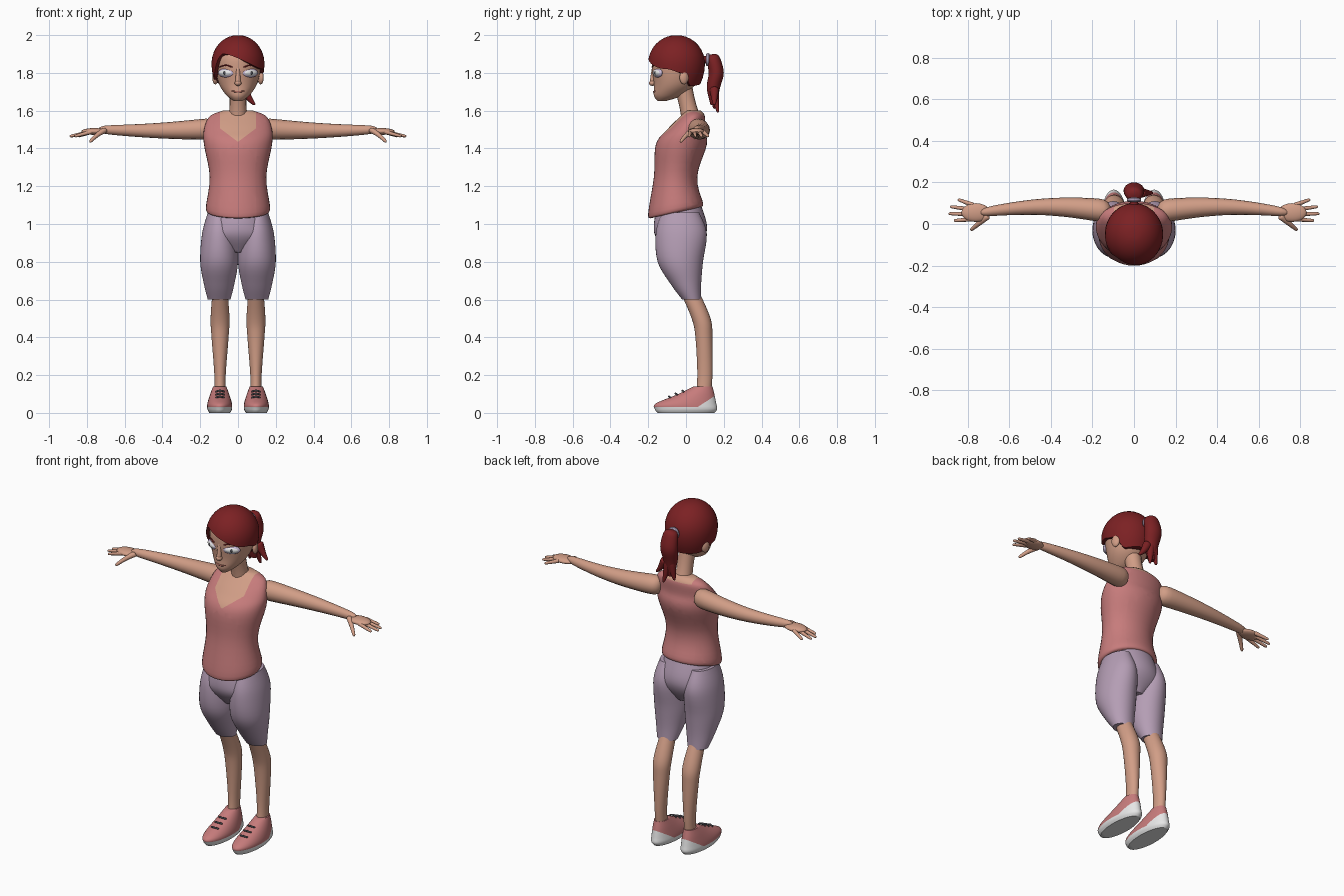
import bpy, bmesh, math
from mathutils import Vector, Matrix

cube = bpy.data.objects.get("Cube")
if cube:
    bpy.data.objects.remove(cube)


def material(name, red, green, blue):
    mat = bpy.data.materials.new(name)
    mat.use_nodes = True
    colour = (red, green, blue, 1)
    mat.diffuse_color = colour
    mat.node_tree.nodes["Principled BSDF"].inputs["Base Color"].default_value = colour
    return mat


SKIN = material("skin", .64, .34, .24)
HAIR = material("dark_red_hair", .2, .015, .017)
PINK = material("dusty_pink", .57, .2, .2)
MAUVE = material("mauve", .46, .34, .46)
WHITE = material("off_white", .8, .8, .8)
LILAC = material("pale_lilac", .6, .5, .7)
DARK = material("dark_grey", .07, .07, .08)
LIPS = material("lip_brown", .4, .14, .11)


def finish(name, bm, materials, rule=None):
    """Turn a bmesh into a smooth object, coloured by an optional rule."""
    bmesh.ops.recalc_face_normals(bm, faces=bm.faces)
    for face in bm.faces:
        face.smooth = True
        if rule:
            face.material_index = rule(face.calc_center_median())
    mesh = bpy.data.meshes.new(name)
    bm.to_mesh(mesh)
    bm.free()
    mesh.set_sharp_from_angle(angle=math.radians(50))
    for mat in materials:
        mesh.materials.append(mat)
    bpy.context.collection.objects.link(bpy.data.objects.new(name, mesh))


def bridge(rings):
    """Skin a list of point rings and close both ends."""
    bm = bmesh.new()
    rings = [[bm.verts.new(point) for point in ring] for ring in rings]
    for low, high in zip(rings, rings[1:]):
        for i in range(len(low)):
            bm.faces.new((low[i - 1], low[i], high[i], high[i - 1]))
    bm.faces.new(rings[0])
    bm.faces.new(rings[-1])
    return bm


def circle(count):
    angles = [math.tau * i / count for i in range(count)]
    return [(math.cos(a), math.sin(a)) for a in angles]


def smooth_rows(rows, steps=5):
    """Catmull-Rom interpolation between body sections."""
    padded = [rows[0], *rows, rows[-1]]
    for before, start, end, after in zip(padded, padded[1:], padded[2:], padded[3:]):
        for k in range(steps):
            t = k / steps
            yield [q + t * (r - p + t * (2*p - 5*q + 4*r - s + t * (3*(q - r) + s - p))) / 2
                   for p, q, r, s in zip(before, start, end, after)]
    yield rows[-1]


def body(name, rows, materials, centre=0, cuts=(), rule=None, warp=Vector):
    """Stack elliptic sections, each given as height, front, back and half width."""
    rings = [[warp((centre + width * c, (front + back + (back - front) * s) / 2, z))
              for c, s in circle(40)]
             for z, front, back, width in smooth_rows(rows)]
    bm = bridge(rings)
    for point, normal in cuts:
        geometry = bm.verts[:] + bm.edges[:] + bm.faces[:]
        bmesh.ops.bisect_plane(bm, geom=geometry, plane_co=point, plane_no=normal)
    finish(name, bm, materials, rule)


def limb(name, start, end, thick, thin, mat, bow=(0, 0, 0), bulge=0):
    """Round-ended tapering tube that may bow sideways and swell in the middle."""
    start, end, bow = Vector(start), Vector(end), Vector(bow)
    turn = (end - start).to_track_quat("Z", "Y")
    rings = []
    for k in range(1, 20):
        t = (1 - math.cos(math.pi * k / 20)) / 2
        swell = math.sin(math.pi * t)
        radius = thick + (thin - thick) * t + bulge * swell
        radius *= math.sqrt(1 - (2 * t - 1) ** 16)
        middle = start.lerp(end, t) + bow * swell
        rings.append([middle + turn @ Vector((c * radius, s * radius, 0)) for c, s in circle(16)])
    finish(name, bridge(rings), [mat])


def ball(name, centre, size, mat, turn=0):
    bm = bmesh.new()
    bmesh.ops.create_uvsphere(bm, u_segments=20, v_segments=12, radius=1)
    bm.transform(Matrix.Translation(centre) @ Matrix.Rotation(turn, 4, "Z") @ Matrix.Diagonal((*size, 1)))
    finish(name, bm, [mat])


# Tank top with a V neckline and a hem that rises at the back
NECK_POINT, NECK_SLOPE, NECK_WIDTH, NAPE = 1.435, .75, .095, 1.575


def raise_hem(point):
    x, y, z = point
    weight = max(0, min(1, (1.2 - z) * 6))
    return Vector((x, y, z + (y + .19) * weight * .22))


def neckline(c):
    in_front = c.y < .03 and c.z > NECK_POINT + NECK_SLOPE * abs(c.x)
    return int(abs(c.x) < NECK_WIDTH and (in_front or c.z > NAPE))


neck_cuts = [((0, 0, NAPE), (0, 0, 1)), ((0, .03, 0), (0, 1, 0))]
for side in (1, -1):
    neck_cuts.append(((0, 0, NECK_POINT), (side * NECK_SLOPE, 0, 1)))
    neck_cuts.append(((side * NECK_WIDTH, 0, 0), (1, 0, 0)))
body("tank_top", [(1.03, -.19, .08, .15), (1.06, -.2, .09, .17), (1.25, -.17, .06, .15),
                  (1.42, -.16, .11, .18), (1.5, -.1, .1, .18), (1.57, -.03, .1, .15),
                  (1.6, 0, .08, .08)], [PINK, SKIN], cuts=neck_cuts, rule=neckline, warp=raise_hem)
body("shorts_hips", [(.85, -.1, .05, .06), (.93, -.16, .1, .17), (1, -.17, .11, .16),
                     (1.1, -.15, .08, .13)], [MAUVE])

# Neck, head, nose and mouth
limb("neck", (0, .04, 1.5), (0, -.02, 1.75), .06, .05, SKIN, bulge=-.01)
body("head", [(1.65, -.15, -.11, .02), (1.68, -.17, -.02, .06), (1.74, -.17, .05, .1),
              (1.83, -.18, .08, .12), (1.9, -.17, .08, .11), (1.97, -.1, 0, .03)], [SKIN])
ball("nose_tip", (0, -.178, 1.746), (.018, .018, .015), SKIN)
limb("nose_bridge", (0, -.18, 1.74), (0, -.17, 1.83), .014, .01, SKIN)
limb("mouth", (-.04, -.156, 1.705), (.04, -.156, 1.705), .003, .003, LIPS,
     bow=(0, -.014, -.005), bulge=.002)

# Hair cap: the lower edge height depends on the direction in degrees, giving a swept fringe
HAIRLINE = [(-180, 1.74), (-130, 1.74), (-75, 1.78), (-38, 1.9), (70, 1.82),
            (100, 1.8), (130, 1.73), (180, 1.74)]


def hairline(degrees):
    for (a, low), (b, high) in zip(HAIRLINE, HAIRLINE[1:]):
        if a <= degrees <= b:
            t = (degrees - a) / (b - a)
            return low + (high - low) * t * t * (3 - 2 * t)


def hair_point(degrees, level):
    edge = hairline(degrees)
    z = edge + (2 - edge) * math.sin(math.pi / 2 * max(level, 0))
    reach = .15 if z > 1.85 else .2
    scale = math.sqrt(1 - ((z - 1.85) / reach) ** 2)
    if level < 0:
        scale *= .86
    a = math.radians(degrees)
    return (scale * .14 * math.sin(a), -.05 - scale * .15 * math.cos(a), z)


finish("hair_cap", bridge([[hair_point(5 * i - 180, k / 12) for i in range(72)]
                           for k in range(-1, 12)]), [HAIR])

# Ponytail with loose ends and a band
limb("ponytail_root", (0, .05, 1.87), (0, .17, 1.87), .03, .03, HAIR, bulge=-.01)
body("ponytail", [(1.63, .13, .16, .02), (1.72, .11, .18, .04), (1.8, .12, .2, .05),
                  (1.88, .11, .18, .04), (1.9, .14, .16, .01)], [HAIR])
for i, tip in enumerate([(.09, .15, 1.63), (.03, .17, 1.59), (-.03, .15, 1.61)]):
    limb(f"ponytail_lock_{i}", (tip[0] / 3, .15, 1.72), tip, .026, .006, HAIR, bow=(0, 0, -.01))
bpy.ops.mesh.primitive_torus_add(major_radius=.024, minor_radius=.011, major_segments=24,
                                 minor_segments=10, location=(0, .116, 1.87),
                                 rotation=(math.pi / 2, 0, 0))
band = bpy.context.object
band.name = "hair_band"
band.data.materials.append(LILAC)
bpy.ops.object.shade_smooth_by_angle()

# Shoe sole line, climbing at the heel
SOLE, HEEL, CLIMB = .03, .06, .65


def sole_rule(c):
    return int(c.z < SOLE + max(0, (c.y - HEEL) * CLIMB))


sole_cuts = [((0, 0, SOLE), (0, 0, 1)), ((0, HEEL, SOLE), (0, -CLIMB, 1))]

for side, s in (("left", 1), ("right", -1)):
    # Eye, brow and ear
    turn = s * .5
    outward = Vector((math.sin(turn), -math.cos(turn), 0))
    eye = Vector((s * .064, -.15, 1.8))
    ball(f"{side}_eye_rim", eye, (.047, .014, .024), LILAC, turn)
    ball(f"{side}_eye", eye + outward * .003, (.04, .015, .018), WHITE, turn)
    ball(f"{side}_iris", eye + outward * .009, (.012, .011, .013), DARK, turn)
    limb(f"{side}_brow", (s * .03, -.18, 1.83), (s * .1, -.13, 1.83), .004, .003, HAIR,
         bow=(0, -.01, .01))
    ball(f"{side}_ear", (s * .12, -.01, 1.775), (.015, .025, .036), SKIN, s * .3)

    # Arm, palm, fingers and thumb
    limb(f"{side}_arm", (s * .11, .06, 1.505), (s * .74, .055, 1.5), .06, .021, SKIN,
         bow=(0, .025, -.008))
    ball(f"{side}_palm", (s * .76, .055, 1.49), (.07, .045, .018), SKIN)
    for i in range(4):
        tip = .893 - .016 * (i - 1.7) ** 2
        limb(f"{side}_finger_{i}", (s * .77, .09 - i * .022, 1.49), (s * tip, .118 - i * .034, 1.464),
             .012, .007, SKIN)
    limb(f"{side}_thumb", (s * .7, .04, 1.5), (s * .785, -.03, 1.434), .016, .008, SKIN,
         bow=(0, 0, .006))

    # Shorts leg, bare leg and laced shoe
    body(f"{side}_shorts_leg", [(.6, -.02, .08, .06), (.68, -.08, .08, .08), (.8, -.15, .09, .1),
                                (.95, -.16, .11, .09), (1.06, -.13, .07, .06)], [MAUVE], s * .1)
    body(f"{side}_leg", [(.08, .05, .13, .03), (.2, .06, .14, .03), (.4, .05, .14, .045),
                         (.5, .03, .13, .05), (.64, -.03, .07, .04)], [SKIN], s * .095)
    body(f"{side}_shoe", [(0, -.15, .15, .055), (.02, -.165, .165, .065), (.05, -.16, .16, .065),
                          (.1, -.04, .15, .05), (.14, .04, .14, .035)], [PINK, WHITE], s * .097,
         cuts=sole_cuts, rule=sole_rule)
    for i in range(3):
        y, z = -.08 + i * .035, .08 + i * .016
        limb(f"{side}_lace_{i}", (s * .07, y, z), (s * .12, y, z), .005, .005, DARK, bow=(0, -.01, .006))
